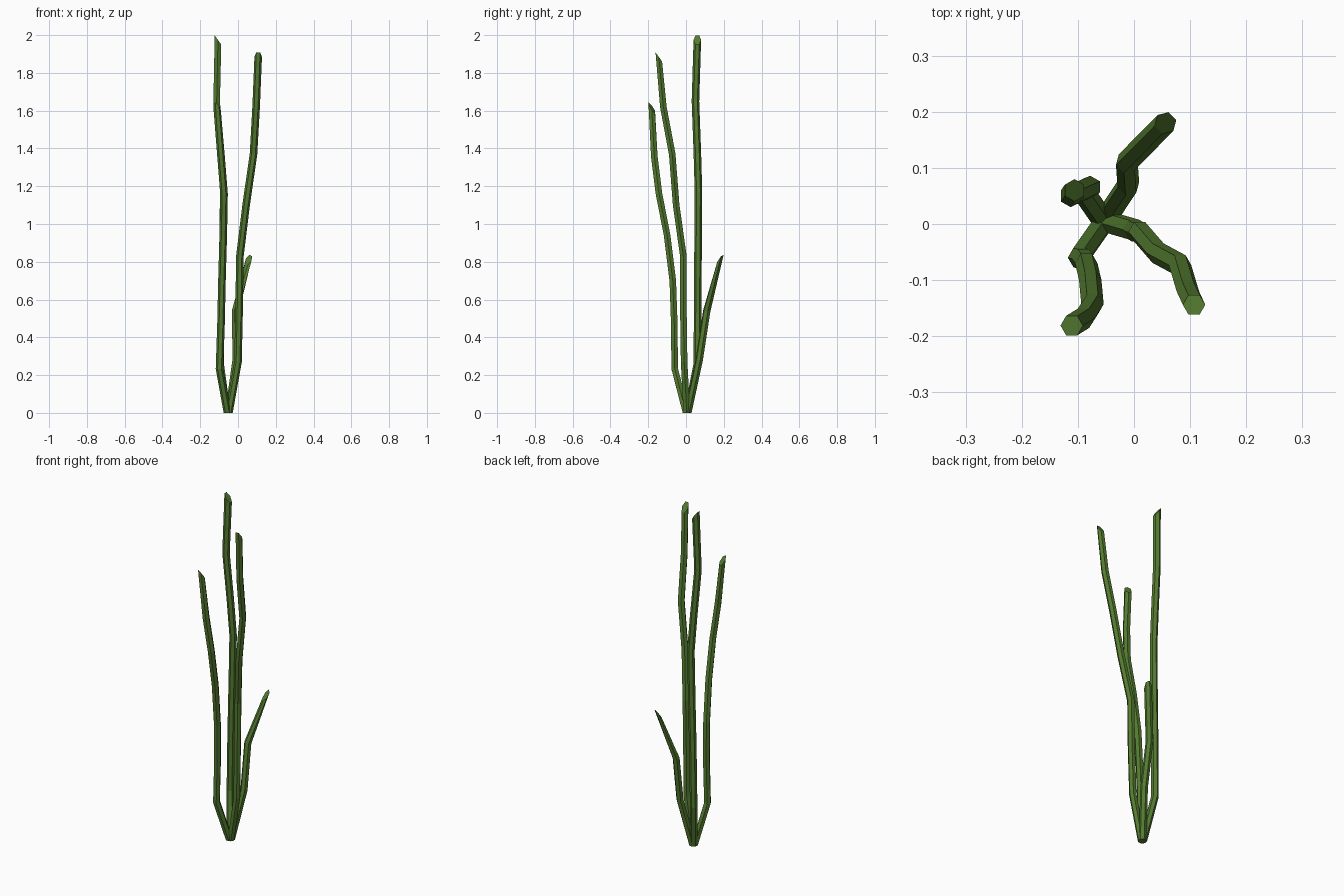
import bpy, bmesh, math
from mathutils import Vector

if "Cube" in bpy.data.objects:
    bpy.data.objects.remove(bpy.data.objects["Cube"])

green = bpy.data.materials.new("stem_green")
green.diffuse_color = (0.09, 0.2, 0.03, 1)
green.use_nodes = True
green.node_tree.nodes["Principled BSDF"].inputs["Base Color"].default_value = green.diffuse_color
R, SIDES = 0.02, 6
UP = Vector((0, 0, 1))


def stem(name, path, high_side, turn=0.0):
    """Six-sided tube along a path, with a slanted cut tip highest on high_side."""
    pts = [Vector(p) for p in path]
    high = Vector((*high_side, 0)).normalized()
    bm = bmesh.new()
    rings = []
    for i, p in enumerate(pts):
        first, last = i == 0, i == len(pts) - 1
        t = UP if first or last else (
            (pts[i + 1] - p).normalized() + (p - pts[i - 1]).normalized())
        rot = UP.rotation_difference(t)
        ring = []
        for k in range(SIDES):
            a = math.radians(turn) + math.tau * k / SIDES
            off = rot @ Vector((R * math.cos(a), R * math.sin(a), 0))
            if last:
                off.z += 1.4 * off.dot(high)
            ring.append(bm.verts.new(p + off))
        rings.append(ring)
    for a, b in zip(rings, rings[1:]):
        for k in range(SIDES):
            n = (k + 1) % SIDES
            bm.faces.new((a[k], a[n], b[n], b[k]))
    bm.faces.new(rings[0][::-1])
    bm.faces.new(rings[-1])
    me = bpy.data.meshes.new(name)
    bm.to_mesh(me)
    bm.free()
    me.materials.append(green)
    bpy.context.collection.objects.link(bpy.data.objects.new(name, me))


# right stem, leaning forward
stem("right_stem", [
    (-0.048, 0.004, 0), (0.0, -0.01, 0.27), (0.006, -0.014, 0.55),
    (0.01, -0.014, 0.83), (0.043, -0.052, 1.1), (0.082, -0.073, 1.37),
    (0.096, -0.12, 1.62), (0.107, -0.144, 1.885)], (0, -1))

# tallest stem, back left
stem("tall_stem", [
    (-0.056, 0.008, 0), (-0.092, 0.06, 0.26), (-0.088, 0.062, 0.6),
    (-0.082, 0.064, 0.9), (-0.078, 0.066, 1.17), (-0.092, 0.06, 1.38),
    (-0.113, 0.05, 1.65), (-0.106, 0.06, 1.974)], (-1, 0), 30)

# front left stem
stem("front_stem", [
    (-0.056, 0.0, 0), (-0.098, -0.06, 0.235), (-0.09, -0.062, 0.47),
    (-0.085, -0.07, 0.7), (-0.078, -0.1, 0.94), (-0.074, -0.143, 1.16),
    (-0.09, -0.168, 1.36), (-0.111, -0.181, 1.615)], (-0.5, -1))

# short back stem
stem("short_stem", [
    (-0.05, 0.01, 0), (-0.01, 0.07, 0.28), (-0.013, 0.11, 0.54),
    (0.056, 0.18, 0.81)], (0.5, 1), 15)
